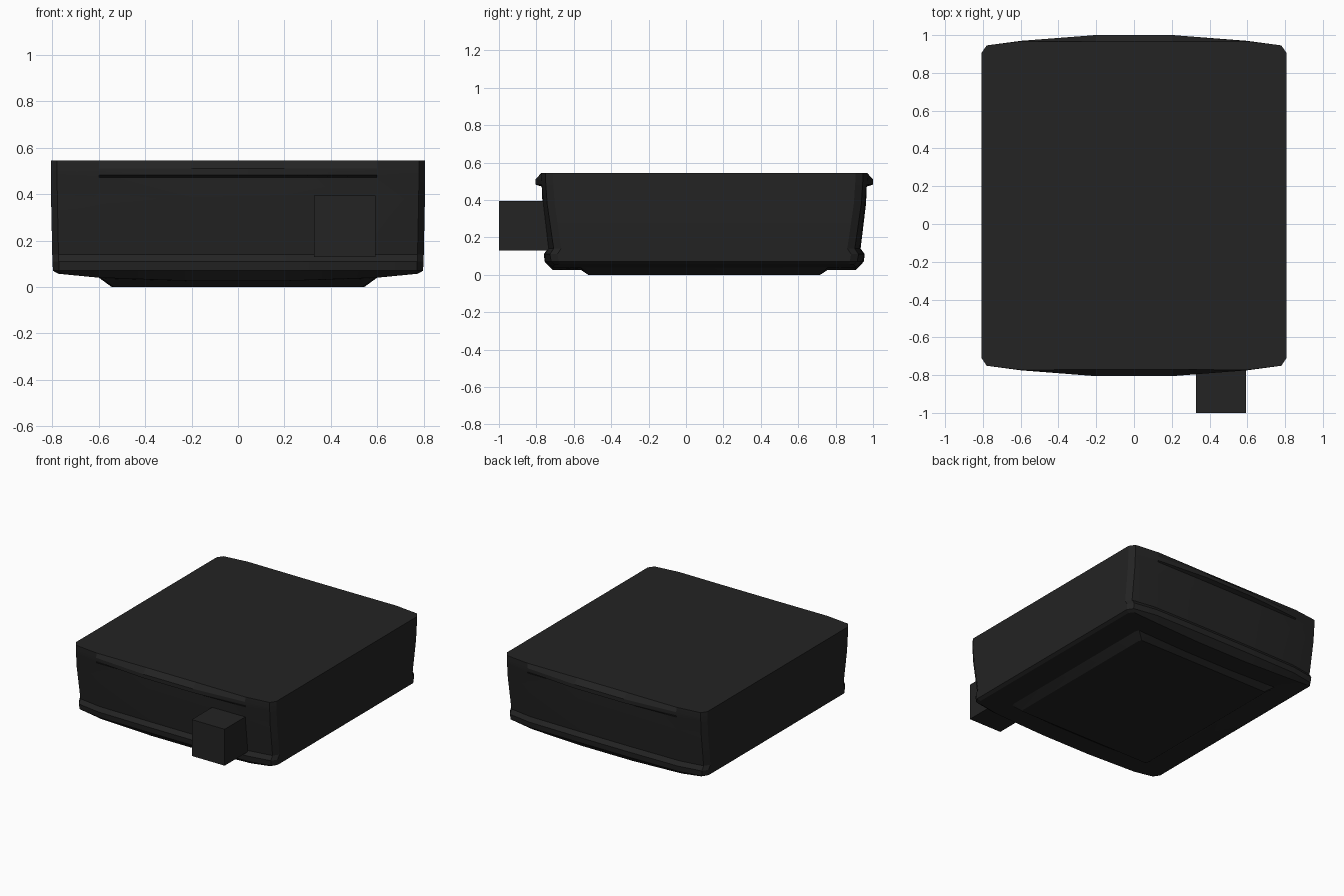
import bpy, bmesh
from math import radians

cube = bpy.data.objects.get("Cube")
if cube:
    bpy.data.objects.remove(cube)

CENTRE_Y = 0.0975

charcoal = bpy.data.materials.new("charcoal")
charcoal.use_nodes = True
colour = (0.017, 0.017, 0.017, 1)
charcoal.diffuse_color = colour
charcoal.node_tree.nodes["Principled BSDF"].inputs["Base Color"].default_value = colour


def finish(name, bm):
    bmesh.ops.recalc_face_normals(bm, faces=bm.faces)
    mesh = bpy.data.meshes.new(name)
    bm.to_mesh(mesh)
    bm.free()
    mesh.materials.append(charcoal)
    obj = bpy.data.objects.new(name, mesh)
    bpy.context.collection.objects.link(obj)
    bpy.ops.object.select_all(action='DESELECT')
    obj.select_set(True)
    bpy.context.view_layer.objects.active = obj
    bpy.ops.object.shade_smooth_by_angle(angle=radians(15))
    return obj


def full_ring(bm, quarter):
    """Mirror one quarter outline (side to middle) into a closed ring."""
    flip = quarter[::-1]
    pts = quarter + [(-x, y, z) for x, y, z in flip]
    pts += [(-x, -y, z) for x, y, z in quarter]
    pts += [(x, -y, z) for x, y, z in flip]
    return [bm.verts.new((x, y + CENTRE_Y, z)) for x, y, z in pts]


def wall(z, side, corner, shoulder, middle):
    return [(side, corner - 0.04, z), (side - 0.027, corner, z),
            (0.6, shoulder, z), (0.2, middle, z)]


# Body outlines from the top, over the bulging end lips, down to the foot
quarters = [
    wall(0.545, 0.807, 0.848, 0.870, 0.868),
    wall(0.510, 0.807, 0.848, 0.872, 0.903),
    wall(0.482, 0.807, 0.847, 0.870, 0.903),
    wall(0.472, 0.807, 0.846, 0.867, 0.869),
    wall(0.380, 0.806, 0.840, 0.860, 0.865),
    wall(0.140, 0.801, 0.805, 0.832, 0.836),
    wall(0.110, 0.800, 0.825, 0.853, 0.858),
    wall(0.070, 0.798, 0.818, 0.848, 0.853),
    # gently sloped underside
    [(0.775, 0.77, 0.057), (0.75, 0.80, 0.055), (0.6, 0.81, 0.040), (0.2, 0.81, 0.026)],
    # raised base panel
    [(0.6, 0.63, 0.040), (0.59, 0.66, 0.039), (0.55, 0.66, 0.036), (0.2, 0.66, 0.026)],
    [(0.545, 0.60, 0), (0.535, 0.62, 0), (0.5, 0.62, 0), (0.2, 0.62, 0)],
]
bm = bmesh.new()
rings = [full_ring(bm, q) for q in quarters]
for upper, lower in zip(rings, rings[1:]):
    count = len(upper)
    for i in range(count):
        j = (i + 1) % count
        bm.faces.new((upper[i], upper[j], lower[j], lower[i]))
bm.faces.new(rings[0])
bm.faces.new(rings[-1])
finish("body", bm)

# Square block on the front
bm = bmesh.new()
bmesh.ops.create_cube(bm, size=0.265)
bmesh.ops.translate(bm, verts=bm.verts, vec=(0.4605, -0.8675, 0.2625))
finish("front_block", bm)
